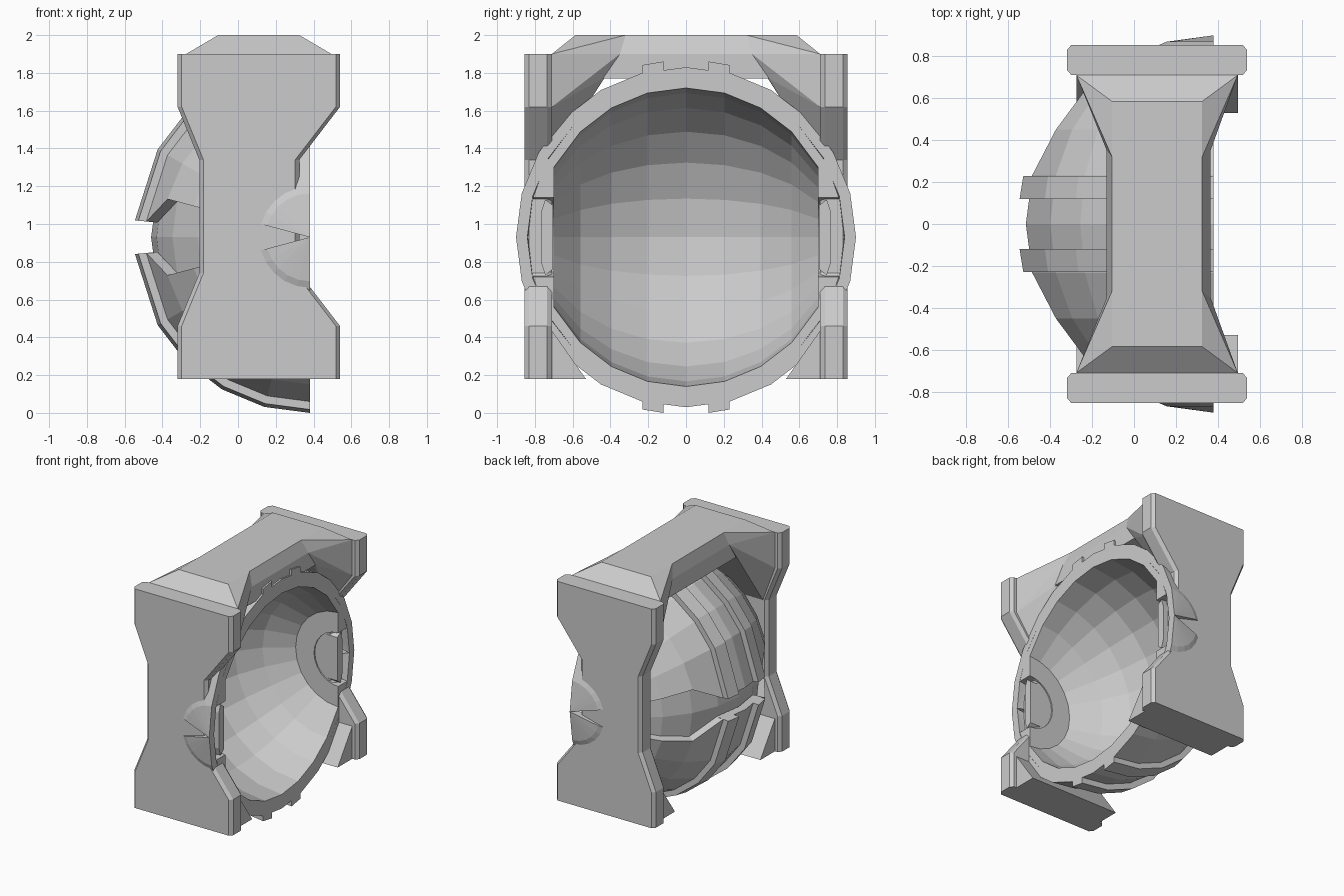
import bpy, bmesh
from math import sin, cos, radians

if "Cube" in bpy.data.objects:
    bpy.data.objects.remove(bpy.data.objects["Cube"])

CX, CZ = 0.38, 0.93          # centre of the bowl, which spins around the y axis


def finish(name, bm):
    bmesh.ops.remove_doubles(bm, verts=bm.verts, dist=0.0005)
    bmesh.ops.recalc_face_normals(bm, faces=bm.faces)
    me = bpy.data.meshes.new(name)
    bm.to_mesh(me)
    bm.free()
    ob = bpy.data.objects.new(name, me)
    bpy.context.collection.objects.link(ob)
    return ob


def hull(name, pts):
    bm = bmesh.new()
    for p in pts:
        bm.verts.new(p)
    res = bmesh.ops.convex_hull(bm, input=bm.verts)
    junk = {v for v in res["geom_interior"] if isinstance(v, bmesh.types.BMVert)}
    bmesh.ops.delete(bm, geom=list(junk), context='VERTS')
    bmesh.ops.dissolve_limit(bm, angle_limit=0.01, verts=bm.verts, edges=bm.edges)
    return finish(name, bm)


def sweep(name, outer, inner, angles):
    """Spin a walled profile of (y, r) pairs around y; angles(y) lists the steps."""
    bm = bmesh.new()

    def ring(prof):
        return [[bm.verts.new((CX - r * cos(radians(a)), y, CZ + r * sin(radians(a))))
                 for a in angles(y)] for y, r in prof]
    o, i = ring(outer), ring(inner)
    n, m = len(o), len(o[0])

    def quad(*v):
        bm.faces.new(v)
    for k in range(n - 1):
        for j in range(m - 1):
            quad(o[k][j], o[k + 1][j], o[k + 1][j + 1], o[k][j + 1])
            quad(i[k][j], i[k][j + 1], i[k + 1][j + 1], i[k + 1][j])
        for j in (0, m - 1):
            quad(o[k][j], o[k + 1][j], i[k + 1][j], i[k][j])
    for k in (0, n - 1):
        for j in range(m - 1):
            quad(o[k][j], o[k][j + 1], i[k][j + 1], i[k][j])
    return finish(name, bm)


def arc(r, lats):
    return [(r * sin(radians(a)), r * cos(radians(a))) for a in lats]


# inner bowl with flat ends and round hinge holes
mid = range(-45, 46, 15)
sweep("inner_bowl",
      [(-0.81, 0.21), (-0.74, 0.40)] + arc(0.84, mid) + [(0.74, 0.40), (0.81, 0.21)],
      [(-0.70, 0.21), (-0.70, 0.37)] + arc(0.79, mid) + [(0.70, 0.37), (0.70, 0.21)],
      lambda y: range(-90, 91, 15))

# upper and lower outer shells with the shaped slot between, and raised ribs
lats = range(-90, 91, 15)
for label, s in (("upper", 1), ("lower", -1)):
    def steps(y, s=s):
        first = 5.5 if abs(y) < 0.3 else 15
        return [s * a for a in (first, 30, 45, 60, 75, 90)]
    sweep(label + "_shell", arc(0.90, lats), arc(0.84, lats), steps)
    for side, t in (("front", -1), ("back", 1)):
        sweep(f"{label}_{side}_rib", [(0.12 * t, 0.93), (0.23 * t, 0.912)],
              [(0.12 * t, 0.85), (0.23 * t, 0.83)], steps)

# waisted side plate outline (x, z)
outline = [(-0.32, 0.18), (0.54, 0.18), (0.54, 0.46), (0.325, 0.74), (0.325, 1.34),
           (0.54, 1.62), (0.54, 1.90), (-0.32, 1.90), (-0.32, 1.62), (-0.205, 1.34),
           (-0.205, 0.74), (-0.32, 0.46)]
FX = (-0.275, 0.495)
for side, t in (("front", -1), ("back", 1)):
    # side plate with chamfered long edges
    bm = bmesh.new()
    loops = []
    for y, inset in ((0.71, 0.022), (0.735, 0), (0.83, 0), (0.855, 0.022)):
        loops.append([bm.verts.new((x - inset if x > 0.1 else x + inset, t * y, z))
                      for x, z in outline])
    n = len(outline)
    for a, b in zip(loops, loops[1:]):
        for k in range(n):
            bm.faces.new((a[k], a[(k + 1) % n], b[(k + 1) % n], b[k]))
    bm.faces.new(loops[0])
    bm.faces.new(loops[-1])
    finish(side + "_plate", bm)

    # sloped foot inside the plate
    hull(side + "_foot", [(x, t * y, z) for x in FX
                          for y, z in ((0.53, 0.18), (0.72, 0.18), (0.72, 0.45))])

    # flared bracket joining plate and top bar
    hull(side + "_bracket",
         [(x, t * 0.585, 2.0) for x in (-0.105, 0.325)] +
         [(x, t * 0.71, z) for x in FX for z in (1.90, 1.62)] +
         [(x, t * 0.71, 1.34) for x in (-0.17, 0.29)] +
         [(x, t * 0.32, 2.0) for x in (-0.105, 0.325)] +
         [(x, t * 0.35, 1.90) for x in (-0.13, 0.365)] +
         [(x, t * 0.44, 1.77) for x in (-0.13, 0.365)])

    # hinge block in the rim
    hull(side + "_hinge_block",
         [(x, t * y, CZ + s * h) for x in (0.28, 0.37) for s in (-1, 1)
          for y, h in ((0.705, 0.17), (0.745, 0.20), (0.765, 0.14))])

# top bar
hull("top_bar", [(x, y, z) for y in (-0.5, 0.5)
                 for x, z in ((-0.105, 2.0), (0.325, 2.0), (-0.13, 1.90), (0.365, 1.90),
                              (-0.13, 1.77), (0.365, 1.77))])
